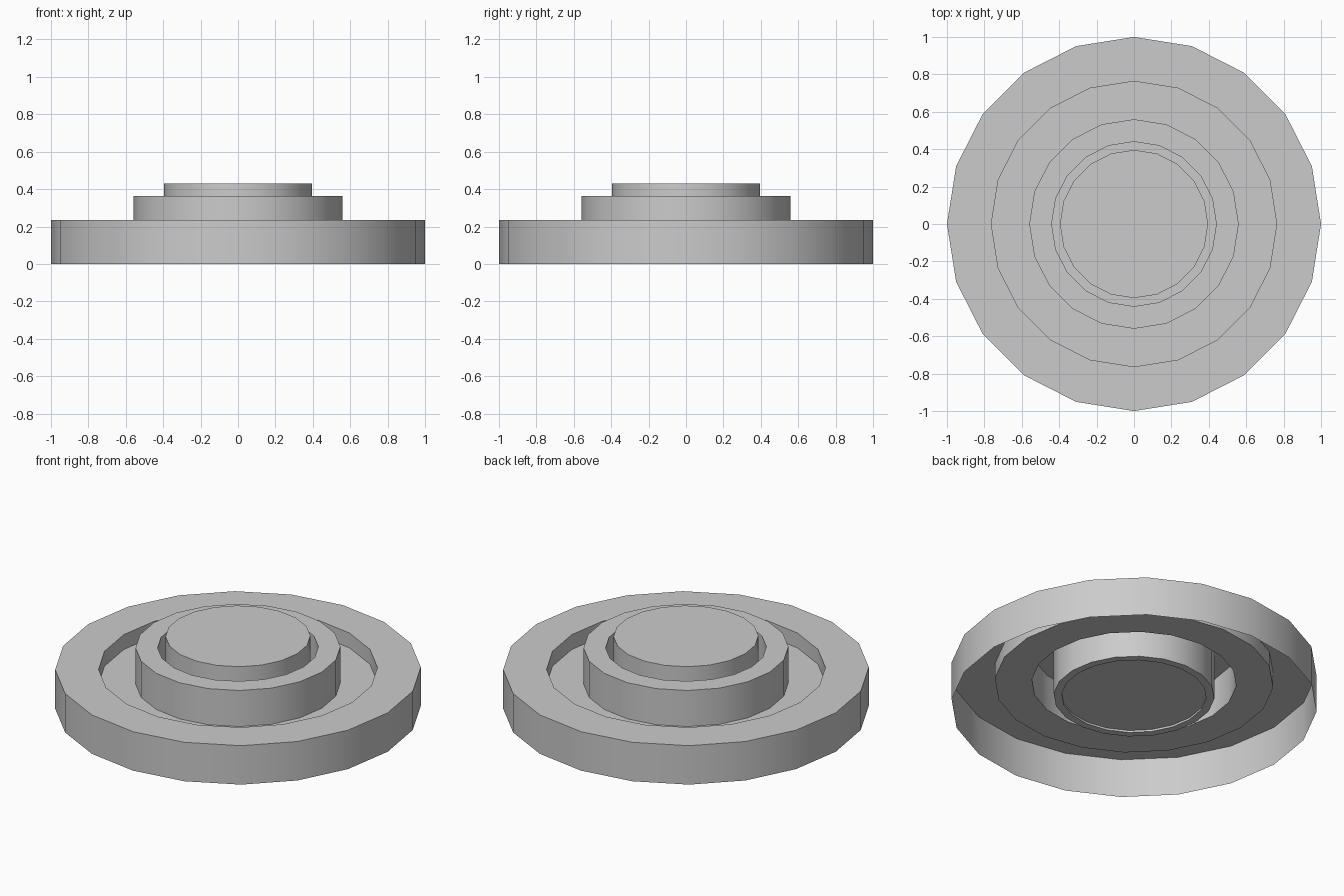
import bpy, bmesh, math

if "Cube" in bpy.data.objects:
    bpy.data.objects.remove(bpy.data.objects["Cube"])

SIDES = 20


def lathe(name, profile, cap_first=False, cap_last=False):
    """Revolve an (r, z) profile around z."""
    bm = bmesh.new()
    rings = []
    for r, z in profile:
        rings.append([bm.verts.new((r * math.cos(2 * math.pi * i / SIDES),
                                    r * math.sin(2 * math.pi * i / SIDES), z))
                      for i in range(SIDES)])
    for a, b in zip(rings, rings[1:]):
        for i in range(SIDES):
            j = (i + 1) % SIDES
            bm.faces.new((a[i], a[j], b[j], b[i]))
    if cap_first:
        bm.faces.new(rings[0][::-1])
    if cap_last:
        bm.faces.new(rings[-1])
    mesh = bpy.data.meshes.new(name)
    bm.to_mesh(mesh)
    bm.free()
    ob = bpy.data.objects.new(name, mesh)
    bpy.context.collection.objects.link(ob)
    bpy.ops.object.select_all(action='DESELECT')
    ob.select_set(True)
    bpy.context.view_layer.objects.active = ob
    bpy.ops.object.shade_smooth_by_angle(angle=math.radians(30))
    return ob


# Thin shell, open underneath: rim, outer groove, raised collar, inner groove
lathe("stepped_shell", [
    (1.0, 0.0), (1.0, 0.235), (0.763, 0.235), (0.763, 0.145),
    (0.56, 0.145), (0.56, 0.363), (0.44, 0.363), (0.44, 0.06), (0.396, 0.06),
    (0.396, 0.072),
])

# Central plug rising out of the inner groove
lathe("centre_plug", [(0.396, 0.072), (0.396, 0.43)], cap_first=True, cap_last=True)
